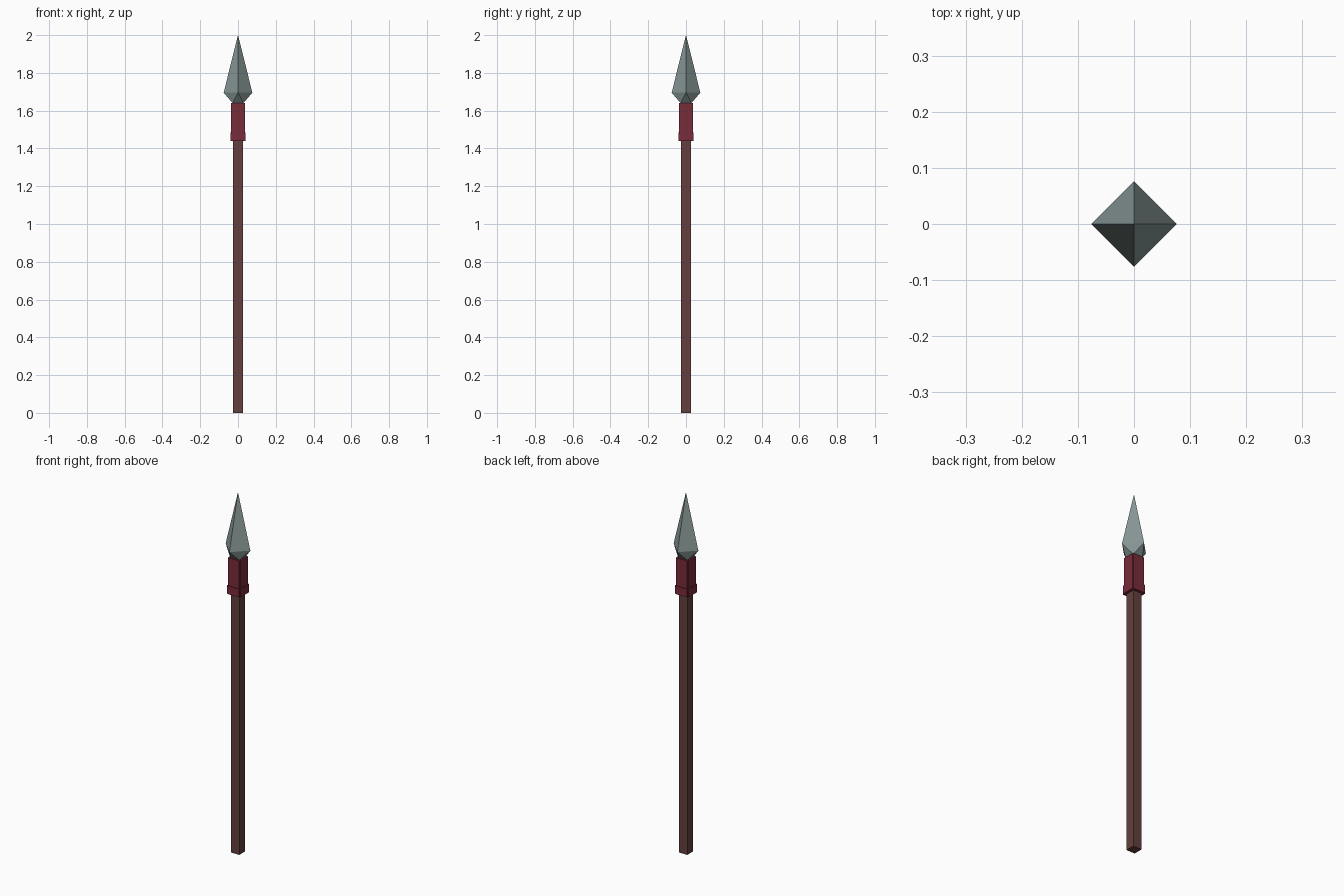
import bpy, bmesh, math
from mathutils import Matrix

if "Cube" in bpy.data.objects:
    bpy.data.objects.remove(bpy.data.objects["Cube"])


def material(name, rgb):
    m = bpy.data.materials.new(name)
    m.diffuse_color = (*rgb, 1)
    m.use_nodes = True
    m.node_tree.nodes["Principled BSDF"].inputs["Base Color"].default_value = m.diffuse_color
    return m


steel = material("grey_steel", (0.24, 0.31, 0.30))
wood = material("dark_wood", (0.125, 0.052, 0.048))
cloth = material("red_cloth", (0.19, 0.025, 0.042))


def finish(name, bm, mat):
    bmesh.ops.recalc_face_normals(bm, faces=bm.faces)
    mesh = bpy.data.meshes.new(name)
    bm.to_mesh(mesh)
    bm.free()
    mesh.materials.append(mat)
    obj = bpy.data.objects.new(name, mesh)
    bpy.context.collection.objects.link(obj)
    return obj


def box(bm, sx, sy, z0, z1, y=0, turn=0):
    mat = (Matrix.Rotation(turn, 4, 'Z') @ Matrix.Translation((0, y, (z0 + z1) / 2))
           @ Matrix.Diagonal((sx, sy, z1 - z0, 1)))
    bmesh.ops.create_cube(bm, size=1, matrix=mat)


# Square shaft
bm = bmesh.new()
box(bm, 0.052, 0.052, 0, 1.64)
finish("shaft", bm, wood)

# Binding: one cloth strip per side with a thicker hem, open at the corners
bm = bmesh.new()
for i in range(4):
    turn = i * math.pi / 2
    box(bm, 0.066, 0.012, 1.485, 1.64, -0.031, turn)
    box(bm, 0.072, 0.016, 1.44, 1.485, -0.033, turn)
finish("binding", bm, cloth)

# Spearhead: diamond point whose base twists into the square shaft
bm = bmesh.new()
tip = bm.verts.new((0, 0, 2))
ring, base = [], []
for i in range(4):
    a = i * math.pi / 2
    b = a + math.pi / 4
    ring.append(bm.verts.new((0.076 * math.cos(a), 0.076 * math.sin(a), 1.695)))
    base.append(bm.verts.new((0.04 * math.cos(b), 0.04 * math.sin(b), 1.64)))
for i in range(4):
    j = (i + 1) % 4
    bm.faces.new((ring[i], ring[j], tip))
    bm.faces.new((ring[j], ring[i], base[i]))
    bm.faces.new((ring[j], base[i], base[j]))
bm.faces.new(base)
finish("spearhead", bm, steel)
